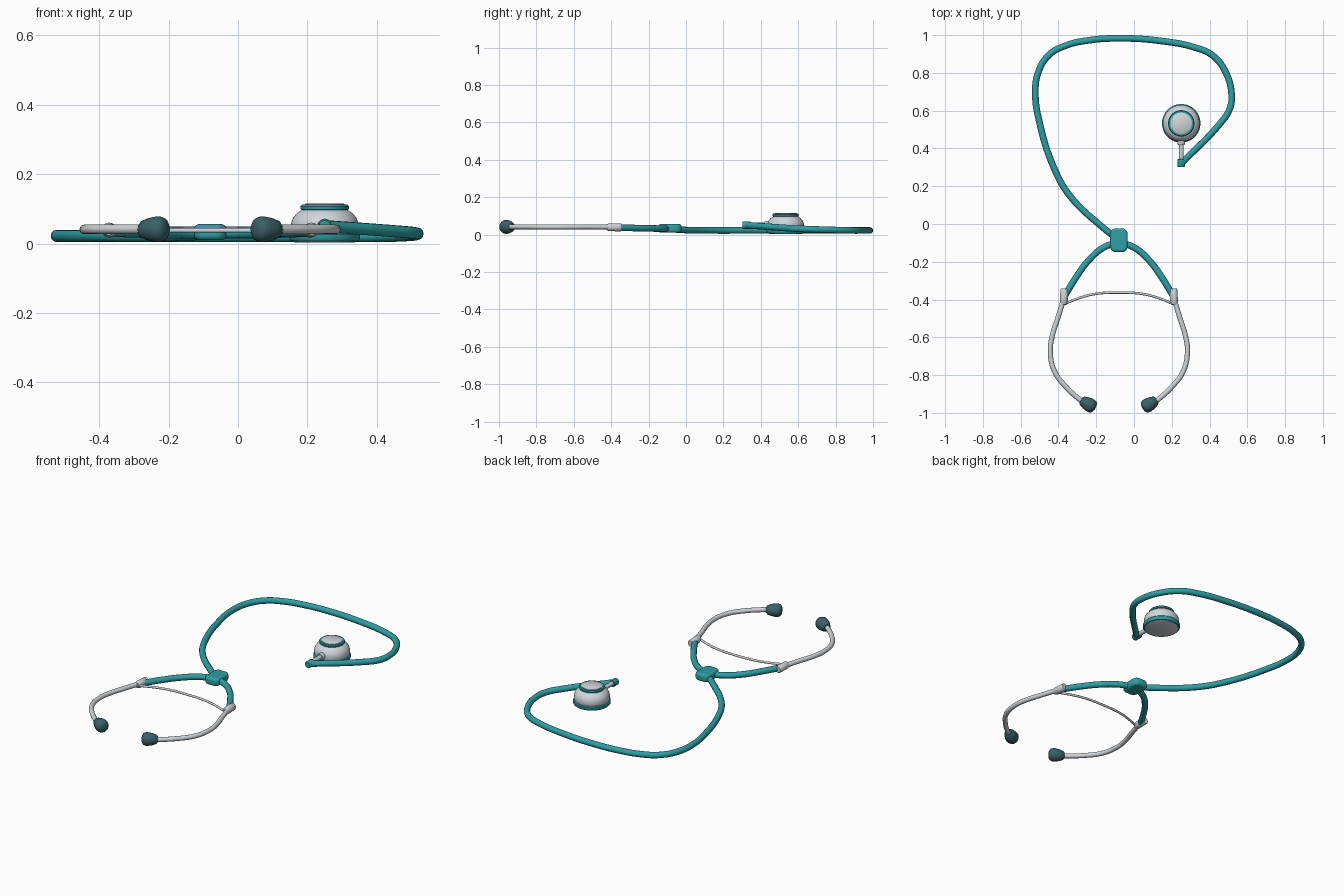
import bpy, bmesh, math
from mathutils import Vector

if "Cube" in bpy.data.objects:
    bpy.data.objects.remove(bpy.data.objects["Cube"])

CX = -0.08  # symmetry axis of the headset


def material(name, rgb):
    m = bpy.data.materials.new(name)
    m.diffuse_color = (*rgb, 1)
    m.use_nodes = True
    m.node_tree.nodes["Principled BSDF"].inputs["Base Color"].default_value = m.diffuse_color
    return m


TEAL = material("teal rubber", (0.027, 0.35, 0.38))
DARK = material("dark slate rubber", (0.042, 0.12, 0.14))
METAL = material("satin metal", (0.62, 0.66, 0.69))
PALE = material("pale metal", (0.64, 0.68, 0.71))


def smooth(ob, angle=40):
    bpy.ops.object.select_all(action='DESELECT')
    ob.select_set(True)
    bpy.context.view_layer.objects.active = ob
    bpy.ops.object.shade_smooth_by_angle(angle=math.radians(angle))


def tube(name, pts, radius, mat, res=8):
    """Smooth round tube through the given points."""
    cu = bpy.data.curves.new(name, 'CURVE')
    cu.dimensions = '3D'
    cu.bevel_depth = radius
    cu.bevel_resolution = 4
    cu.use_fill_caps = True
    cu.resolution_u = res
    sp = cu.splines.new('BEZIER')
    sp.bezier_points.add(len(pts) - 1)
    for bp, p in zip(sp.bezier_points, pts):
        bp.co = p
        bp.handle_left_type = bp.handle_right_type = 'AUTO'
    ob = bpy.data.objects.new(name, cu)
    bpy.context.collection.objects.link(ob)
    bpy.ops.object.select_all(action='DESELECT')
    ob.select_set(True)
    bpy.context.view_layer.objects.active = ob
    bpy.ops.object.convert(target='MESH')
    ob = bpy.context.view_layer.objects.active
    ob.data.materials.clear()
    ob.data.materials.append(mat)
    smooth(ob)
    return ob


def lathe(name, profile, mat, origin, axis=(0, 0, 1), n=40):
    """Spin (radius, height) profile about an axis; end caps are filled."""
    bm = bmesh.new()
    rings = [[bm.verts.new((r * math.cos(2 * math.pi * i / n),
                            r * math.sin(2 * math.pi * i / n), h))
              for i in range(n)] for r, h in profile]
    for a, b in zip(rings, rings[1:]):
        for i in range(n):
            j = (i + 1) % n
            bm.faces.new((a[i], a[j], b[j], b[i]))
    bm.faces.new(rings[0][::-1])
    bm.faces.new(rings[-1])
    me = bpy.data.meshes.new(name)
    bm.to_mesh(me)
    bm.free()
    me.materials.append(mat)
    ob = bpy.data.objects.new(name, me)
    bpy.context.collection.objects.link(ob)
    ob.location = origin
    ob.rotation_euler = Vector(axis).to_track_quat('Z', 'Y').to_euler()
    smooth(ob)
    return ob


# Long main tube, lifting off the ground toward the chest piece
tube("main_tube", [
    (-0.08, -0.085, 0.03), (-0.165, -0.018, 0.025), (-0.34, 0.15, 0.022),
    (-0.425, 0.30, 0.022), (-0.503, 0.55, 0.022), (-0.522, 0.68, 0.022),
    (-0.508, 0.80, 0.022), (-0.45, 0.895, 0.022), (-0.36, 0.945, 0.022),
    (-0.235, 0.973, 0.022), (-0.08, 0.983, 0.022), (0.135, 0.97, 0.022),
    (0.33, 0.932, 0.022), (0.415, 0.893, 0.022), (0.482, 0.81, 0.024),
    (0.517, 0.68, 0.028), (0.505, 0.605, 0.031), (0.46, 0.537, 0.035),
    (0.255, 0.325, 0.05)], 0.0175, TEAL, 8)

# Yoke block where the tubes join: rounded in plan, then softened all round
me = bpy.data.meshes.new("yoke")
bm = bmesh.new()
bmesh.ops.create_cube(bm, size=1)
for v in bm.verts:
    v.co = (v.co.x * 0.093, v.co.y * 0.126, v.co.z * 0.046)
upright = [e for e in bm.edges if abs(e.verts[0].co.z - e.verts[1].co.z) > 0.01]
bmesh.ops.bevel(bm, geom=upright, offset=0.03, segments=6, profile=0.5, affect='EDGES')
bm.to_mesh(me)
bm.free()
me.materials.append(TEAL)
yoke = bpy.data.objects.new("yoke", me)
bpy.context.collection.objects.link(yoke)
yoke.location = (CX, -0.086, 0.033)
bev = yoke.modifiers.new("soft_edges", 'BEVEL')
bev.width = 0.014
bev.segments = 4
bev.limit_method = 'ANGLE'
bev.angle_limit = math.radians(50)
smooth(yoke)

# Headset halves
for side, s in (("left", -1), ("right", 1)):
    def P(dx, y, z):
        return (CX + s * dx, y, z)
    tube(f"{side}_branch_tube", [
        P(0, -0.095, 0.032), P(0.085, -0.127, 0.032), P(0.165, -0.198, 0.033),
        P(0.222, -0.275, 0.035), P(0.29, -0.385, 0.037)], 0.0175, TEAL)
    lathe(f"{side}_collar", [(0.018, 0), (0.021, 0.004), (0.021, 0.068), (0.015, 0.084)],
          METAL, P(0.288, -0.343, 0.038), (s * 0.06, -1, 0.02), 24)
    tube(f"{side}_ear_tube", [
        P(0.293, -0.40, 0.04), P(0.324, -0.50, 0.041), P(0.352, -0.59, 0.041),
        P(0.363, -0.67, 0.041), P(0.343, -0.775, 0.041), P(0.28, -0.863, 0.041),
        P(0.19, -0.945, 0.041)], 0.0135, METAL)
    lathe(f"{side}_ear_tip", [
        (0.018, 0), (0.025, 0.006), (0.033, 0.028), (0.037, 0.05),
        (0.037, 0.064), (0.032, 0.077), (0.02, 0.085), (0.006, 0.087)],
        DARK, P(0.2, -0.932, 0.041), (-s * 0.86, -0.5, 0), 28)

# Thin spring wire between the ear tubes
tube("spring_wire", [
    (CX - 0.3, -0.428, 0.038), (CX - 0.21, -0.392, 0.038), (CX - 0.13, -0.371, 0.038),
    (CX, -0.363, 0.038), (CX + 0.13, -0.371, 0.038), (CX + 0.21, -0.392, 0.038),
    (CX + 0.3, -0.428, 0.038)], 0.0065, METAL)

# Chest piece, stacked from the diaphragm up to the small bell
C = (0.25, 0.533, 0)
lathe("diaphragm", [(0.086, 0.003), (0.09, 0.005), (0.09, 0.012)], METAL, C, n=48)
lathe("diaphragm_rim", [(0.089, 0.006), (0.097, 0.007), (0.102, 0.013),
                        (0.102, 0.026), (0.097, 0.031)], TEAL, C, n=48)
lathe("chest_body", [(0.094, 0.029), (0.097, 0.036), (0.097, 0.058), (0.092, 0.073),
                     (0.081, 0.087), (0.068, 0.096), (0.062, 0.098)], PALE, C, n=48)
lathe("bell_rim", [(0.064, 0.096), (0.069, 0.099), (0.070, 0.107),
                   (0.066, 0.112), (0.056, 0.112)], TEAL, C, n=48)
lathe("bell_membrane", [(0.057, 0.110), (0.057, 0.114), (0.054, 0.116)], PALE, C, n=48)

# Stem from the chest piece to the tube end
lathe("stem", [(0.0125, 0), (0.0125, 0.12)], METAL, (0.25, 0.45, 0.052), (0, -1, 0), 20)
lathe("stem_collar", [(0.017, 0), (0.02, 0.004), (0.02, 0.022), (0.017, 0.026)],
      METAL, (0.25, 0.445, 0.052), (0, -1, 0), 20)
lathe("tube_end", [(0.017, 0), (0.02, 0.003), (0.02, 0.04), (0.017, 0.044)],
      TEAL, (0.25, 0.345, 0.05), (0, -1, 0), 24)
